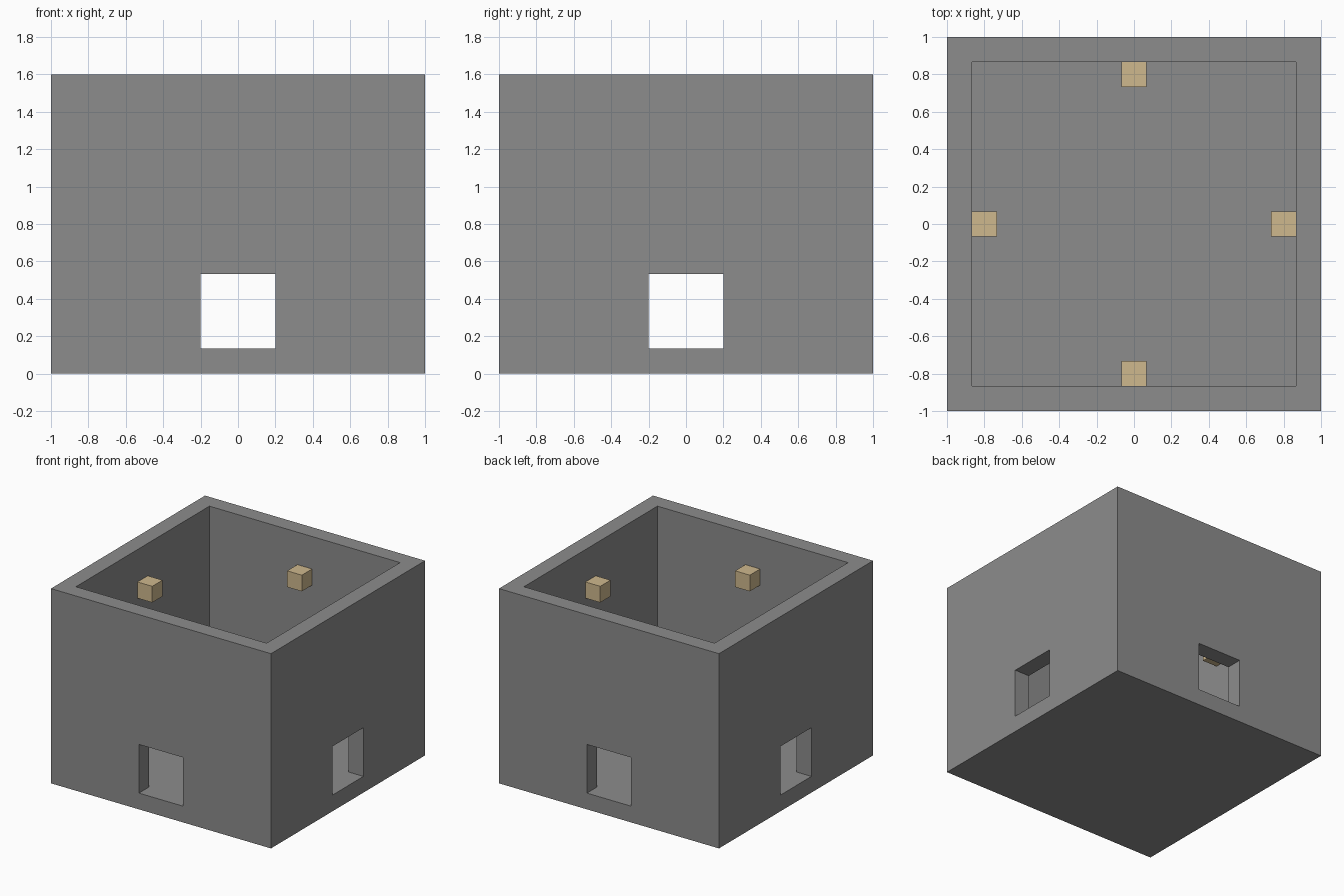
import bpy
import bmesh
from mathutils import Matrix, Vector

U = 2 / 15            # wall thickness, used as the building module
HEIGHT = 12 * U
INNER = 1 - U         # half width of the room
WINDOW = 1.5 * U      # half width of a window

default = bpy.data.objects.get("Cube")
if default:
    bpy.data.objects.remove(default, do_unlink=True)


def make_material(name, rgb):
    mat = bpy.data.materials.new(name)
    mat.use_nodes = True
    color = (*rgb, 1.0)
    mat.diffuse_color = color
    mat.node_tree.nodes["Principled BSDF"].inputs["Base Color"].default_value = color
    return mat


def make_box(name, low, high, mat):
    """Box between two opposite corners."""
    low, high = Vector(low), Vector(high)
    bm = bmesh.new()
    bmesh.ops.create_cube(bm, size=1, matrix=Matrix.Translation((low + high) / 2)
                          @ Matrix.Diagonal((*(high - low), 1)))
    mesh = bpy.data.meshes.new(name)
    bm.to_mesh(mesh)
    bm.free()
    mesh.materials.append(mat)
    obj = bpy.data.objects.new(name, mesh)
    bpy.context.collection.objects.link(obj)
    return obj


stone = make_material("grey_stone", (0.265, 0.265, 0.265))
wood = make_material("tan_wood", (0.62, 0.48, 0.27))

# Solid block, hollowed from above and pierced by a window in every wall
walls = make_box("walls_and_floor", (-1, -1, 0), (1, 1, HEIGHT), stone)
cutters = [
    make_box("room_cutter", (-INNER, -INNER, U), (INNER, INNER, HEIGHT + U), stone),
    make_box("side_window_cutter", (-1.2, -WINDOW, U), (1.2, WINDOW, 4 * U), stone),
    make_box("front_window_cutter", (-WINDOW, -1.2, U), (WINDOW, 1.2, 4 * U), stone),
]
for cutter in cutters:
    mod = walls.modifiers.new(cutter.name, "BOOLEAN")
    mod.operation = "DIFFERENCE"
    mod.solver = "EXACT"
    mod.object = cutter

# Apply the cuts, then drop the cutters
bpy.context.view_layer.update()
cut_mesh = bpy.data.meshes.new_from_object(
    walls.evaluated_get(bpy.context.evaluated_depsgraph_get()))
walls.modifiers.clear()
walls.data = cut_mesh
for cutter in cutters:
    bpy.data.objects.remove(cutter, do_unlink=True)

# One small block fixed high on the inside of each wall
for side, (dx, dy) in {"front": (0, -1), "back": (0, 1),
                       "left": (1, 0), "right": (-1, 0)}.items():
    center = Vector((dx * 6 * U, dy * 6 * U, 9.5 * U))
    half = Vector((U, U, U)) / 2
    make_box(side + "_wall_block", center - half, center + half, wood)
